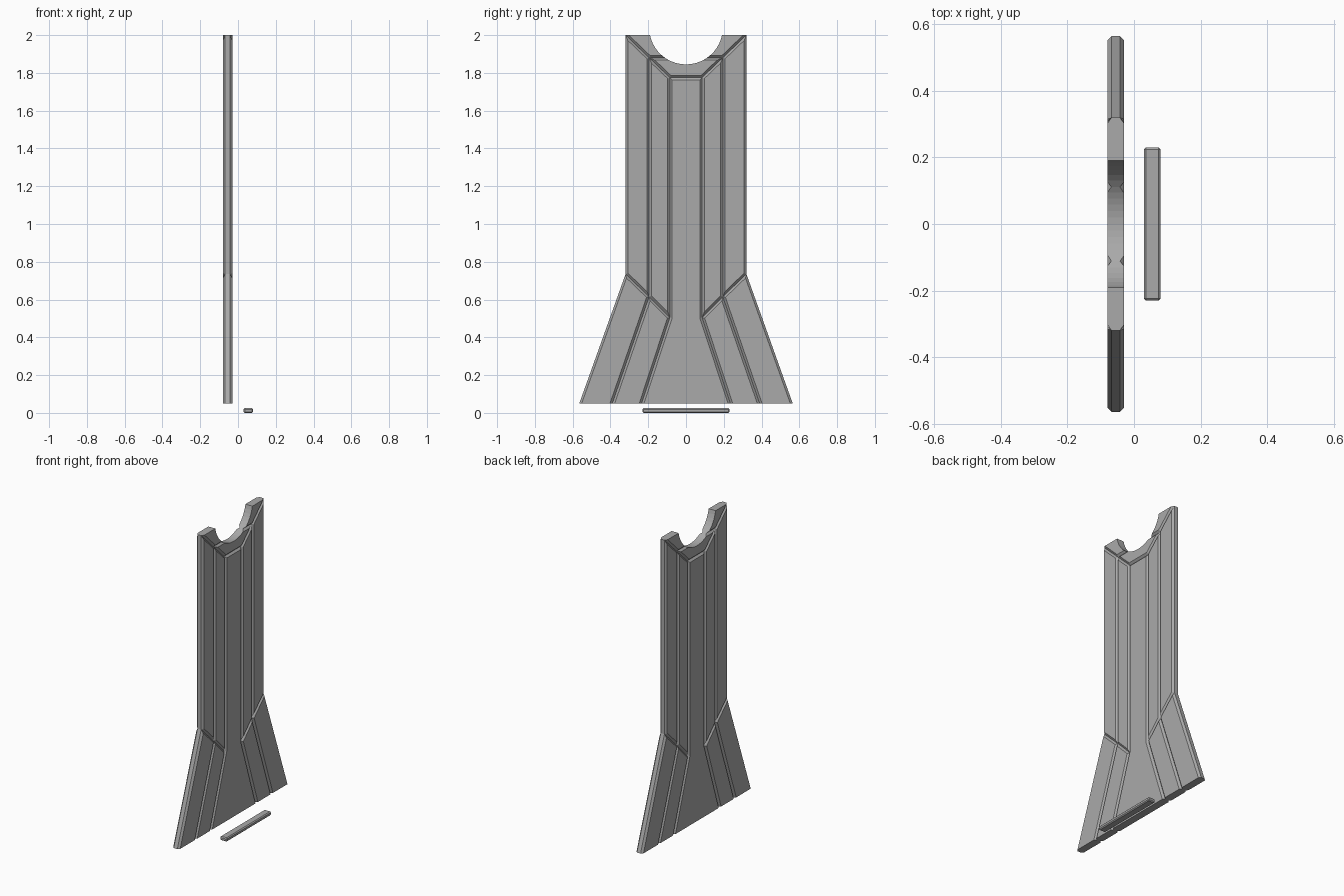
import bpy, bmesh, math
from mathutils import Vector

if "Cube" in bpy.data.objects:
    bpy.data.objects.remove(bpy.data.objects["Cube"])

grey = bpy.data.materials.new("stone grey")
grey.use_nodes = True
COLOUR = (0.4, 0.4, 0.4, 1)
grey.diffuse_color = COLOUR
grey.node_tree.nodes["Principled BSDF"].inputs["Base Color"].default_value = COLOUR

X0, X1 = -0.08, -0.03      # plate faces
CHAMFER = 0.012            # half width of the V grooves
FLOOR, TOP = 0.05, 2.0


def finish(name, bm):
    bmesh.ops.recalc_face_normals(bm, faces=bm.faces)
    mesh = bpy.data.meshes.new(name)
    bm.to_mesh(mesh)
    bm.free()
    mesh.materials.append(grey)
    obj = bpy.data.objects.new(name, mesh)
    bpy.context.collection.objects.link(obj)
    return obj


def inset(points, flags):
    """Move each flagged edge of a counter-clockwise outline inwards."""
    result = []
    n = len(points)
    for i in range(n):
        a, p, b = (Vector(points[k % n]) for k in (i - 1, i, i + 1))
        d0, d1 = (p - a).normalized(), (b - p).normalized()
        w0, w1 = CHAMFER * flags[i - 1], CHAMFER * flags[i]
        n0, n1 = Vector((-d0.y, d0.x)), Vector((-d1.y, d1.x))
        det = n0.x * n1.y - n0.y * n1.x
        if abs(det) < 1e-5:
            result.append(p + n0 * w0)
        else:
            result.append(p + Vector((w0 * n1.y - w1 * n0.y,
                                      w1 * n0.x - w0 * n1.x)) / det)
    return result


def panel(name, outline, side=1):
    """Slab from (y, z, chamfer the edge that starts here) points."""
    points = [(y, z) for y, z, _ in outline]
    small = inset(points, [f for _, _, f in outline])
    bm = bmesh.new()
    layers = ((X0, small), (X0 + CHAMFER, points), (X1 - CHAMFER, points), (X1, small))
    rings = [[bm.verts.new((x, side * p[0], p[1])) for p in ring] for x, ring in layers]
    bm.faces.new(rings[0])
    bm.faces.new(rings[3])
    n = len(points)
    for low, high in zip(rings, rings[1:]):
        for i in range(n):
            j = (i + 1) % n
            bm.faces.new((low[i], low[j], high[j], high[i]))
    return finish(name, bm)


# Round notch at the top
RADIUS, CENTRE = 0.195, 2.04


def notch(z_start, z_end, steps, end_sign=1):
    """Arc points from height z_start at +y to z_end at +y or -y."""
    a = math.acos((CENTRE - z_start) / RADIUS)
    b = end_sign * math.acos((CENTRE - z_end) / RADIUS)
    angles = [a + (b - a) * i / steps for i in range(steps + 1)]
    return [(RADIUS * math.sin(t), CENTRE - RADIUS * math.cos(t), 0) for t in angles]


SPLIT = 1.88
# Centre panel, flaring at the foot
panel("centre_panel", [(-0.235, FLOOR, 0), (0.235, FLOOR, 1), (0.085, 0.505, 1),
                       (0.085, 1.775, 1), (-0.085, 1.775, 1), (-0.085, 0.505, 1)])

# Collar under the notch
arc = notch(SPLIT, SPLIT, 12, -1)
arc[-1] = (arc[-1][0], arc[-1][1], 1)
panel("notch_collar", [(-0.085, 1.775, 1), (0.085, 1.775, 1), (0.195, SPLIT, 1)]
      + arc + [(-0.195, SPLIT, 1)])

# Mirrored side panels
wing_arc = notch(TOP, SPLIT, 6)
wing_arc[-1] = (wing_arc[-1][0], SPLIT, 1)
side_parts = {
    "inner_strip": [(0.085, 0.505, 1), (0.195, 0.615, 1), (0.195, SPLIT, 1), (0.085, 1.775, 1)],
    "outer_strip": [(0.195, 0.615, 1), (0.32, 0.735, 1), (0.32, TOP, 1), (0.195, SPLIT, 1)],
    "inner_foot": [(0.235, FLOOR, 0), (0.39, FLOOR, 1), (0.195, 0.615, 1), (0.085, 0.505, 1)],
    "outer_foot": [(0.39, FLOOR, 0), (0.565, FLOOR, 1), (0.32, 0.735, 1), (0.195, 0.615, 1)],
    "top_horn": [(0.195, SPLIT, 1), (0.32, TOP, 0)] + wing_arc,
}
for part, outline in side_parts.items():
    for side, label in ((1, "back"), (-1, "front")):
        panel(f"{label}_{part}", outline, side)

# Loose bar lying beside the plate
bm = bmesh.new()
bmesh.ops.create_cube(bm, size=1)
for v in bm.verts:
    v.co = (0.055 + v.co.x * 0.05, v.co.y * 0.46, 0.0125 + v.co.z * 0.025)
bmesh.ops.bevel(bm, geom=bm.edges[:], offset=0.006, segments=1, affect='EDGES')
finish("floor_bar", bm)
